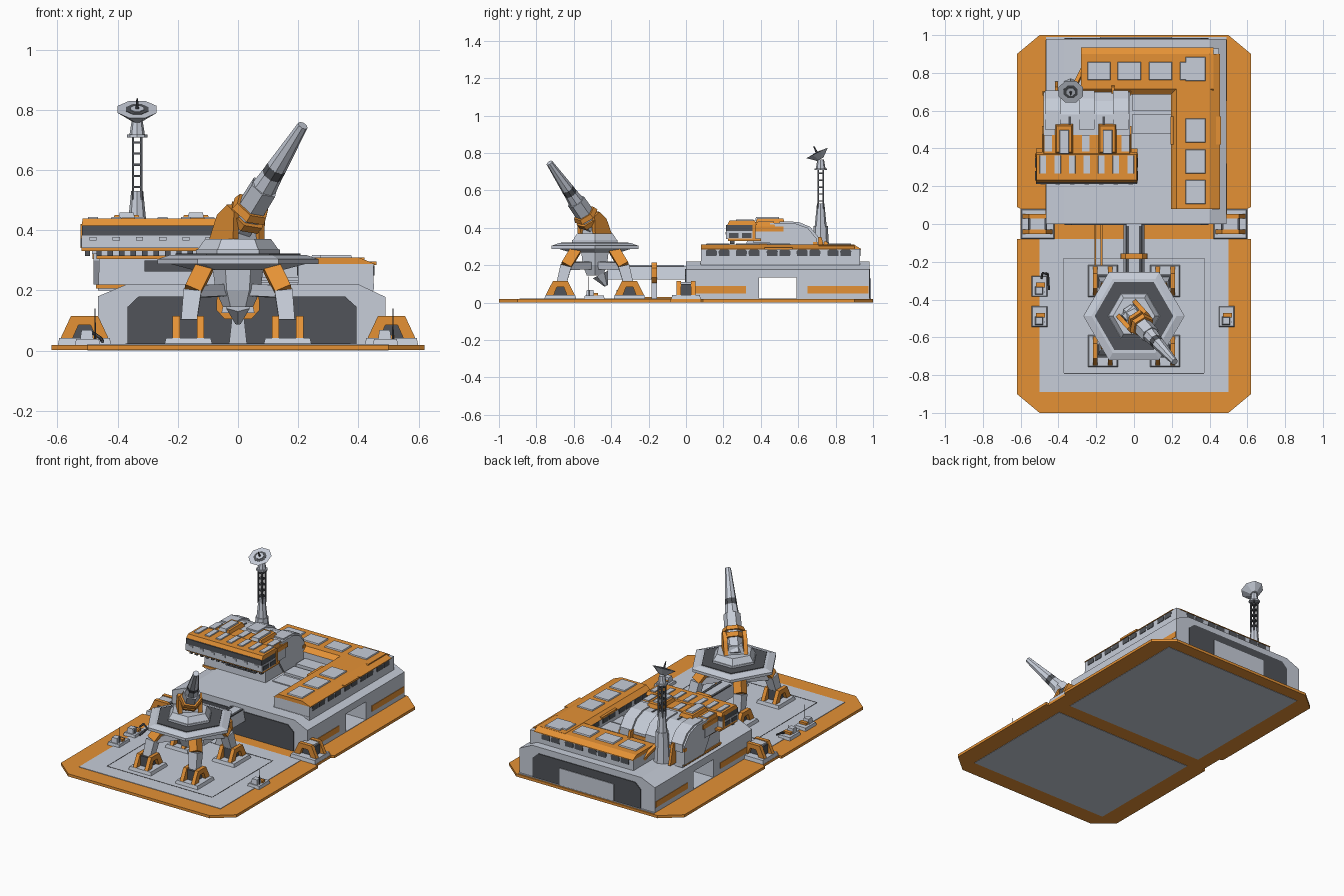
import bpy, bmesh, math
from mathutils import Vector, Matrix


def material(name, col):
    m = bpy.data.materials.new(name)
    m.diffuse_color = (*col, 1)
    return m


GREY = material("light grey", (0.57, 0.61, 0.69))
ORANGE = material("orange", (0.78, 0.285, 0.036))
DARK = material("dark grey", (0.082, 0.088, 0.1))


def finish(name, bm, mat):
    bmesh.ops.recalc_face_normals(bm, faces=bm.faces)
    me = bpy.data.meshes.new(name)
    bm.to_mesh(me)
    bm.free()
    me.materials.append(mat)
    ob = bpy.data.objects.new(name, me)
    bpy.context.collection.objects.link(ob)
    return ob


def box(name, x, y, z, mat, tx=0, ty=0):
    """Box from (min, max) ranges, top pulled in by tx, ty."""
    bm = bmesh.new()
    bmesh.ops.create_cube(bm, size=1)
    for v in bm.verts:
        top = v.co.z > 0
        sx, sy = math.copysign(1, v.co.x), math.copysign(1, v.co.y)
        v.co = (x[sx > 0] - sx * tx * top, y[sy > 0] - sy * ty * top, z[top])
    return finish(name, bm, mat)


def prism(name, pts, axis, a, b, mat):
    """Extrude a 2D outline along an axis from a to b."""
    put = {'x': lambda p, t: (t, p[0], p[1]), 'y': lambda p, t: (p[0], t, p[1]),
           'z': lambda p, t: (p[0], p[1], t)}[axis]
    bm = bmesh.new()
    lo = [bm.verts.new(put(p, a)) for p in pts]
    hi = [bm.verts.new(put(p, b)) for p in pts]
    bm.faces.new(lo)
    bm.faces.new(hi)
    for i in range(len(pts)):
        j = (i + 1) % len(pts)
        bm.faces.new((lo[i], lo[j], hi[j], hi[i]))
    return finish(name, bm, mat)


def rod(name, p, q, r1, r2, n, mat, turn=0):
    """Tapered n-sided rod from p to q."""
    p, q = Vector(p), Vector(q)
    bm = bmesh.new()
    bmesh.ops.create_cone(bm, cap_ends=True, segments=n, radius1=r1, radius2=r2, depth=(q - p).length,
                          matrix=Matrix.Rotation(turn, 4, 'Z'))
    rot = Vector((0, 0, 1)).rotation_difference(q - p).to_matrix().to_4x4()
    bmesh.ops.transform(bm, matrix=Matrix.Translation((p + q) / 2) @ rot, verts=bm.verts)
    return finish(name, bm, mat)


def mirror_x(pts):
    return pts + [(-x, y) for x, y in reversed(pts)]


# Base slab with waist notch, plus grey deck plates showing above and below
prism("base_slab", mirror_x([(0.5, -1), (0.62, -0.9), (0.62, -0.08), (0.6, -0.08), (0.6, 0.08), (0.62, 0.09),
                             (0.62, 0.9), (0.5, 1)]), 'z', 0.002, 0.019, ORANGE)
box("front_deck", (-0.5, 0.5), (-0.89, -0.08), (0.015, 0.022), GREY)
box("rear_deck", (-0.466, 0.49), (0.0, 0.99), (0.015, 0.022), GREY)
box("front_underside", (-0.5, 0.5), (-0.89, -0.1), (0, 0.005), GREY)
box("rear_underside", (-0.5, 0.5), (0.0, 0.92), (0, 0.005), GREY)
for k, (x, y) in enumerate([((-0.373, -0.37), (-0.79, -0.18)), ((0.37, 0.373), (-0.79, -0.18)),
                            ((-0.37, 0.37), (-0.793, -0.79)), ((-0.37, 0.37), (-0.183, -0.18))]):
    box(f"deck_seam_{k}", x, y, (0.02, 0.0235), DARK)
for x in (-0.205, -0.172):
    box("deck_pipe", (x - 0.005, x + 0.005), (-0.24, 0), (0.02, 0.03), ORANGE)

# Hangar: full section at the ends, bridge section over the side passage
low = [(-0.466, 0.02), (-0.466, 0.18), (-0.37, 0.22), (0.40, 0.22), (0.49, 0.178), (0.49, 0.02)]
prism("hangar_front", low, 'y', 0.0, 0.39, GREY)
prism("hangar_rear", low, 'y', 0.59, 0.98, GREY)
prism("hangar_middle", [(x, max(z, 0.135)) for x, z in low], 'y', 0.39, 0.59, GREY)
gate = [(-0.367, 0.022), (-0.367, 0.145), (-0.33, 0.18), (0.355, 0.18), (0.394, 0.145), (0.394, 0.022)]
prism("front_gate", gate, 'y', -0.005, 0.002, DARK)
prism("rear_gate", gate, 'y', 0.978, 0.985, DARK)
box("rear_door", (-0.18, 0.2), (0.98, 0.989), (0.022, 0.13), GREY)
for x in (-0.466, 0.49):
    for y in ((0.05, 0.32), (0.65, 0.975)):
        box("hangar_stripe", (x - 0.003, x + 0.003), y, (0.05, 0.088), ORANGE)
for k in range(3):
    box("roof_vent", (-0.01, 0.2), (0.36 + k * 0.12, 0.46 + k * 0.12), (0.21, 0.226 + k * 0.008), GREY)

# L-shaped quarters with chamfered orange roof
box("side_wing_walls", (0.2, 0.45), (0.08, 0.93), (0.2, 0.287), GREY)
box("rear_wing_walls", (-0.28, 0.3), (0.69, 0.93), (0.2, 0.287), GREY)
prism("side_wing_roof", [(0.195, 0.284), (0.225, 0.31), (0.40, 0.31), (0.455, 0.288), (0.455, 0.284)], 'y',
      0.08, 0.9, ORANGE)
prism("rear_wing_roof", [(0.685, 0.284), (0.715, 0.309), (0.9, 0.309), (0.935, 0.288), (0.935, 0.284)], 'x',
      -0.28, 0.42, ORANGE)
win = [(-0.028, 0.25), (-0.03, 0.276), (-0.022, 0.283), (0.022, 0.283), (0.03, 0.276), (0.028, 0.25)]
for k, y in enumerate((0.17, 0.33, 0.495, 0.655, 0.82)):
    if k != 3:
        box("side_roof_panel", (0.27, 0.38), (y - 0.065, y + 0.065), (0.305, 0.317), GREY, 0.004, 0.004)
    for s in (-0.034, 0.034):
        prism("side_window", [(y + s + u, z) for u, z in win], 'x', 0.196, 0.453, DARK)
for x in (-0.185, -0.025, 0.14, 0.305):
    box("rear_roof_panel", (x - 0.063, x + 0.063), (0.76, 0.86), (0.305, 0.317), GREY, 0.004, 0.004)
    for s in (-0.034, 0.034):
        prism("rear_window", [(x + s + u, z) for u, z in win], 'y', 0.75, 0.933, DARK)
box("roof_rib", (0.193, 0.46), (0.42, 0.57), (0.284, 0.296), ORANGE)
box("wing_trim", (0.198, 0.452), (0.078, 0.09), (0.205, 0.222), GREY)

# Command block: lower body and overhanging head
box("command_body", (-0.465, -0.03), (0.32, 0.7), (0.2, 0.33), GREY, 0.005, 0.005)
box("command_body_trim", (-0.472, -0.028), (0.315, 0.69), (0.207, 0.22), ORANGE)
box("command_body_cap", (-0.47, -0.026), (0.3, 0.69), (0.305, 0.315), ORANGE)
box("body_window", (-0.31, -0.1), (0.315, 0.33), (0.262, 0.3), DARK)
box("head_floor", (-0.52, 0.018), (0.225, 0.40), (0.33, 0.343), ORANGE)
box("head_lower", (-0.52, 0.018), (0.215, 0.37), (0.34, 0.382), GREY)
box("head_window_band", (-0.518, 0.016), (0.213, 0.368), (0.382, 0.415), DARK)
box("head_roof", (-0.52, 0.018), (0.22, 0.38), (0.415, 0.438), ORANGE, 0.004, 0.012)
for k in range(7):
    x = -0.482 + k * 0.0773
    box("head_roof_slat", (x - 0.019, x + 0.019), (0.265, 0.365), (0.43, 0.444), GREY, 0.003, 0.003)
    box("head_bracket", (x - 0.012, x + 0.012), (0.21, 0.22), (0.365, 0.378), GREY)
for k in range(14):
    x = -0.50 + k * 0.038
    box("head_under_lamp", (x - 0.009, x + 0.009), (0.235, 0.26), (0.314, 0.332), DARK)
for x in (-0.521, 0.019):
    for y in (0.255, 0.325):
        box("head_side_window", (x - 0.002, x + 0.002), (y - 0.026, y + 0.026), (0.346, 0.372), DARK)
    box("head_corner", (x - 0.002, x + 0.002), (0.355, 0.372), (0.34, 0.42), ORANGE)
box("mid_walls", (-0.485, -0.015), (0.36, 0.5), (0.32, 0.395), GREY)
box("mid_side_band", (-0.488, -0.012), (0.372, 0.52), (0.38, 0.408), ORANGE)
box("mid_roof", (-0.485, -0.015), (0.36, 0.48), (0.395, 0.43), ORANGE, 0.008, 0.01)
prism("command_rear", [(0.45, 0.3), (0.45, 0.425), (0.58, 0.425), (0.65, 0.40), (0.7, 0.34), (0.7, 0.22), (0.5, 0.22)],
      'x', -0.48, -0.02, GREY)
for x in (-0.43, -0.25, -0.07):
    prism("rear_step", [(0.5, 0.3), (0.5, 0.434), (0.6, 0.432), (0.665, 0.405), (0.708, 0.35), (0.708, 0.3)],
          'x', x - 0.04, x + 0.04, GREY)
for x in (-0.34, -0.16):
    box("rear_slot", (x - 0.006, x + 0.006), (0.5, 0.57), (0.41, 0.428), DARK)
box("rear_trim", (-0.484, -0.016), (0.68, 0.704), (0.305, 0.325), ORANGE)
for x in (-0.41, -0.11):
    box("rear_fin", (x - 0.008, x + 0.008), (0.66, 0.755), (0.22, 0.35), ORANGE, 0, 0.03)
for x in (-0.37, -0.14):
    box("roof_hump", (x - 0.05, x + 0.05), (0.37, 0.53), (0.42, 0.45), ORANGE, 0.01, 0.01)
    box("roof_hump_slot", (x - 0.027, x + 0.027), (0.37, 0.5), (0.44, 0.459), GREY, 0.004, 0.004)
for x in (-0.455, -0.255, -0.045):
    box("roof_side_slat", (x - 0.02, x + 0.02), (0.385, 0.47), (0.42, 0.435), GREY)

# Mast with lattice and tilted dish
mx, my = -0.335, 0.72
rod("mast_socket", (mx, my, 0.21), (mx, my, 0.41), 0.05, 0.038, 8, GREY)
rod("mast_base", (mx, my, 0.40), (mx, my, 0.53), 0.033, 0.02, 8, GREY)
for sx in (-1, 1):
    for sy in (-1, 1):
        box("mast_post", (mx + sx * 0.014 - 0.004, mx + sx * 0.014 + 0.004),
            (my + sy * 0.014 - 0.004, my + sy * 0.014 + 0.004), (0.5, 0.715), DARK)
for k in range(5):
    box("mast_rung", (mx - 0.016, mx + 0.016), (my - 0.016, my + 0.016), (0.54 + k * 0.037, 0.547 + k * 0.037), DARK)
rod("mast_collar", (mx, my, 0.708), (mx, my, 0.718), 0.034, 0.034, 8, GREY)
rod("mast_head", (mx, my, 0.715), (mx, my, 0.765), 0.026, 0.018, 8, GREY)
tilt = Vector((0, -0.44, 0.9)).normalized()
d = Vector((mx, 0.708, 0.785))
rod("dish_back", d - tilt * 0.02, d + tilt * 0.018, 0.022, 0.07, 8, GREY, math.pi / 8)
rod("dish_inside", d + tilt * 0.017, d + tilt * 0.0195, 0.04, 0.04, 8, DARK, math.pi / 8)
rod("dish_hub", d + tilt * 0.017, d + tilt * 0.022, 0.024, 0.024, 8, GREY, math.pi / 8)
rod("dish_feed", d + tilt * 0.015, d + tilt * 0.058, 0.007, 0.003, 6, DARK)
rod("mast_brace", (-0.31, 0.74, 0.32), (-0.27, 0.82, 0.25), 0.015, 0.015, 4, ORANGE)

# Waist pylons on both sides
for s in (-1, 1):
    x = s * 0.51
    box("pylon_pad", (x - 0.09, x + 0.09), (-0.08, 0.08), (0.01, 0.042), GREY, 0.006, 0.006)
    box("pylon_core", (x - 0.05, x + 0.05), (-0.028, 0.028), (0.04, 0.1), DARK)
    for t in (-1, 1):
        y = t * 0.04
        prism("pylon_cheek", [(x - 0.08, 0.04), (x - 0.045, 0.115), (x + 0.045, 0.115), (x + 0.08, 0.04),
                              (x + 0.04, 0.04), (x + 0.02, 0.085), (x - 0.02, 0.085), (x - 0.04, 0.04)], 'y',
              y - 0.012, y + 0.012, ORANGE)
    box("pylon_cap", (x - 0.04, x + 0.04), (-0.05, 0.05), (0.095, 0.11), GREY)

# Walkway from hangar to gun platform
box("walkway", (-0.055, 0.055), (-0.42, 0.0), (0.125, 0.195), GREY, 0.015)
for s in (-0.034, 0.034):
    box("walkway_window", (s - 0.008, s + 0.008), (-0.4, -0.01), (0.19, 0.1975), DARK)
prism("walkway_hoop", mirror_x([(0.045, 0.105), (0.072, 0.135), (0.07, 0.185), (0.045, 0.215)]), 'y', -0.185, -0.155, ORANGE)
box("walkway_post", (-0.03, 0.03), (-0.185, -0.155), (0.02, 0.11), GREY, 0.01)

# Gun platform: stacked hexagons on the centre line
gx, gy = 0, -0.487


def hexagon(name, z0, z1, r0, r1, mat):
    rod(name, (gx, gy, z0), (gx, gy, z1), r0, r1, 6, mat, math.pi / 2)


hexagon("platform_underside", 0.268, 0.292, 0.15, 0.24, GREY)
hexagon("platform_rim", 0.288, 0.305, 0.268, 0.268, GREY)
hexagon("platform_slope", 0.305, 0.318, 0.264, 0.225, GREY)
hexagon("platform_dark_ring", 0.315, 0.322, 0.208, 0.208, DARK)
hexagon("turret_ring", 0.32, 0.335, 0.14, 0.14, GREY)
hexagon("turret_plinth", 0.335, 0.37, 0.135, 0.11, GREY)
hexagon("bowl_neck", 0.2, 0.28, 0.075, 0.085, GREY)
hexagon("bowl", 0.145, 0.2, 0.05, 0.075, GREY)
rod("bowl_tip", (0, gy + 0.03, 0.15), (0, gy + 0.06, 0.09), 0.045, 0.01, 6, GREY)

# Four legs with stepped feet
for sx in (-1, 1):
    for sy in (-1, 1):
        x, y = sx * 0.165, gy + sy * 0.185
        box("foot_pad", (x - 0.08, x + 0.08), (y - 0.085, y + 0.085), (0.02, 0.042), GREY, 0.006, 0.006)
        for t in (-0.04, 0.04):
            prism("foot_cheek", [(y - 0.078, 0.04), (y - 0.04, 0.115), (y + 0.04, 0.115), (y + 0.078, 0.04),
                                 (y + 0.035, 0.04), (y + 0.018, 0.085), (y - 0.018, 0.085), (y - 0.035, 0.04)],
                  'x', x + t - 0.012, x + t + 0.012, ORANGE)
        box("foot_core", (x - 0.03, x + 0.03), (y - 0.035, y + 0.035), (0.04, 0.105), DARK)
        knee = (x * 0.92, gy + sy * 0.155, 0.195)
        rod("lower_leg", (x, y, 0.08), knee, 0.036, 0.042, 4, GREY, math.pi / 4)
        rod("upper_leg", knee, (x * 0.65, gy + sy * 0.1, 0.285), 0.04, 0.04, 4, ORANGE, math.pi / 4)
        rod("leg_brace", knee, (x * 0.3, gy + sy * 0.03, 0.2), 0.028, 0.028, 4, GREY)

# Gun: stacked tapered rings along the aim line, with a yoke
aim = Vector((0.456, -0.506, 0.734)).normalized()
o = Vector((-0.01, -0.48, 0.385))
for name, a, b, r0, r1, mat in [("gun_breech", -0.03, 0.07, 0.045, 0.05, GREY), ("gun_collar", 0.062, 0.09, 0.066, 0.07, ORANGE),
                                ("gun_collar_front", 0.105, 0.13, 0.07, 0.062, ORANGE),
                                ("gun_sleeve", 0.07, 0.215, 0.052, 0.05, GREY), ("gun_neck", 0.215, 0.27, 0.042, 0.036, GREY),
                                ("gun_band", 0.265, 0.305, 0.036, 0.034, DARK), ("gun_barrel", 0.3, 0.495, 0.034, 0.018, GREY)]:
    rod(name, o + aim * a, o + aim * b, r0, r1, 8 if a > 0.2 else 6, mat)
flat = Vector((aim.x, aim.y, 0)).normalized()
yaw = Matrix.Translation((-0.005, gy, 0)) @ Matrix.Rotation(math.atan2(flat.y, flat.x), 4, 'Z')
for s in (-0.058, 0.058):
    yoke = prism("gun_yoke", [(-0.06, 0.365), (-0.02, 0.45), (0.03, 0.485), (0.065, 0.46), (0.06, 0.365)], 'y',
                 s - 0.012, s + 0.012, ORANGE)
    yoke.matrix_world = yaw
box("gun_cradle", (-0.05, 0.05), (-0.05, 0.05), (0.36, 0.42), GREY, 0.01, 0.01).matrix_world = yaw

# Small deck equipment
for x, y in ((-0.5, -0.49), (0.49, -0.49), (-0.5, -0.33)):
    box("equipment_pad", (x - 0.042, x + 0.042), (y - 0.055, y + 0.055), (0.018, 0.038), GREY, 0.004, 0.004)
    box("equipment_case", (x - 0.025, x + 0.02), (y - 0.045, y + 0.0), (0.035, 0.068), GREY, 0.005, 0.005)
    box("equipment_panel", (x - 0.02, x + 0.03), (y - 0.005, y + 0.02), (0.035, 0.052), ORANGE)
    rod("equipment_aerial", (x + 0.025, y - 0.03, 0.035), (x + 0.025, y - 0.03, 0.14 if y < -0.4 else 0.07), 0.003, 0.002, 5, DARK)
hose = [(-0.49, -0.29, 0.05), (-0.485, -0.26, 0.06), (-0.455, -0.265, 0.04), (-0.45, -0.35, 0.03)]
for p, q in zip(hose, hose[1:]):
    rod("equipment_hose", p, q, 0.006, 0.006, 6, DARK)
